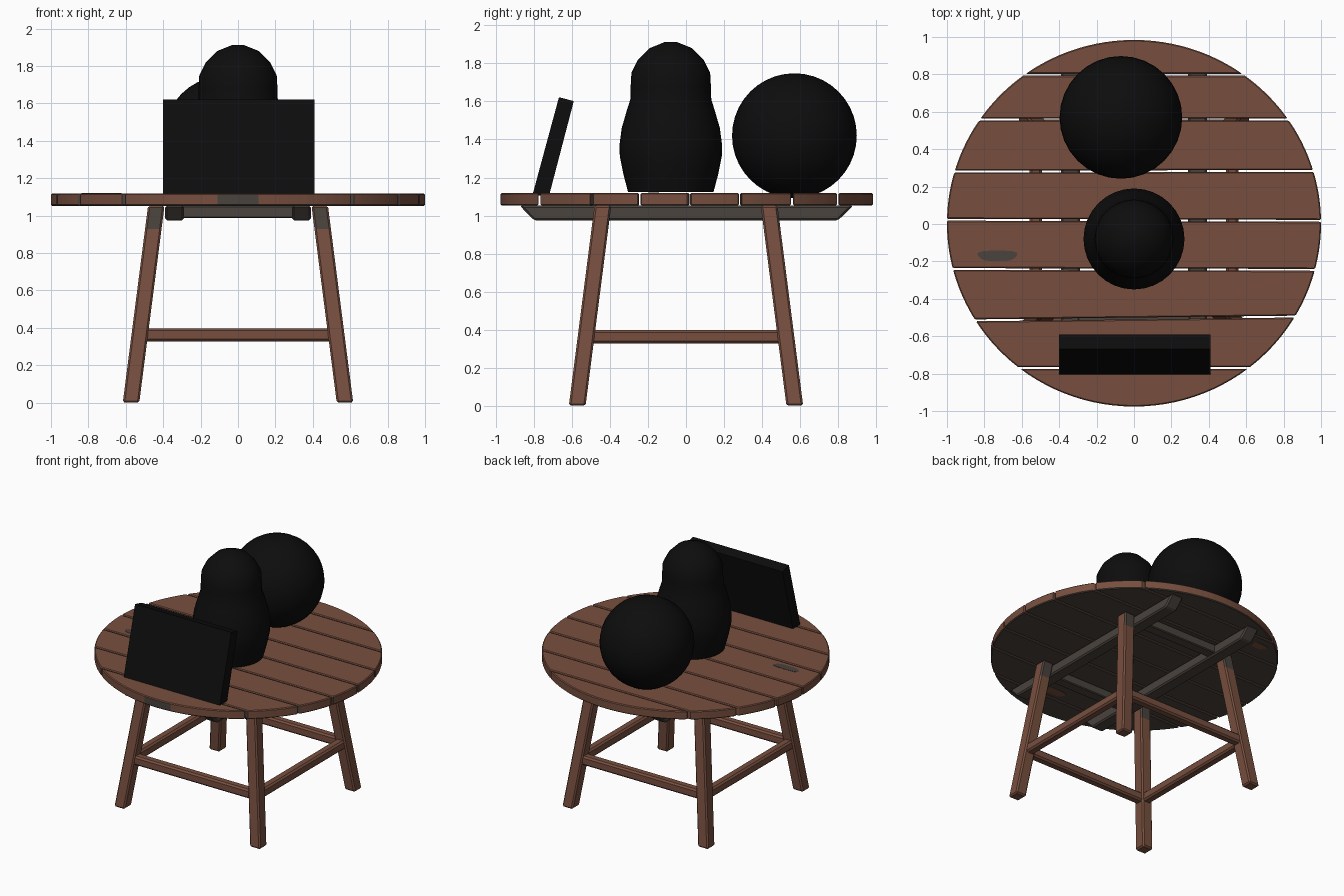
import bpy, bmesh, math
from mathutils import Vector

if "Cube" in bpy.data.objects:
    bpy.data.objects.remove(bpy.data.objects["Cube"])


def material(name, rgb):
    m = bpy.data.materials.new(name)
    m.diffuse_color = (*rgb, 1)
    m.use_nodes = True
    m.node_tree.nodes["Principled BSDF"].inputs["Base Color"].default_value = m.diffuse_color
    return m


BROWN = material("brown wood", (0.185, 0.078, 0.049))
GREY = material("worn grey wood", (0.068, 0.056, 0.047))
BLACK = material("black", (0.004, 0.004, 0.004))


def make(name, bm, mats, bevel=0.0, smooth=False, rule=None):
    bmesh.ops.remove_doubles(bm, verts=bm.verts, dist=1e-4)
    bmesh.ops.recalc_face_normals(bm, faces=bm.faces)
    bm.normal_update()
    for f in bm.faces:
        f.smooth = smooth
        if rule:
            f.material_index = rule(f)
    me = bpy.data.meshes.new(name)
    bm.to_mesh(me)
    bm.free()
    ob = bpy.data.objects.new(name, me)
    bpy.context.collection.objects.link(ob)
    for m in mats:
        me.materials.append(m)
    if bevel:
        b = ob.modifiers.new("soft edges", 'BEVEL')
        b.width, b.segments = bevel, 1
        b.limit_method, b.angle_limit = 'ANGLE', math.radians(40)
    return ob


def loft(rings):
    """Solid skinned through rings of equal point count."""
    bm = bmesh.new()
    vs = [[bm.verts.new(p) for p in r] for r in rings]
    n = len(vs[0])
    for a, b in zip(vs, vs[1:]):
        for i in range(n):
            bm.faces.new((a[i], a[(i + 1) % n], b[(i + 1) % n], b[i]))
    bm.faces.new(vs[0][::-1])
    bm.faces.new(vs[-1])
    return bm


def square(cx, cy, z, h):
    return [(cx - h, cy - h, z), (cx + h, cy - h, z), (cx + h, cy + h, z), (cx - h, cy + h, z)]


def box(lo, hi):
    return loft([[(lo[0], lo[1], z), (hi[0], lo[1], z), (hi[0], hi[1], z), (lo[0], hi[1], z)]
                 for z in (lo[2], hi[2])])


# round top: planks cut from a disc, (y, tilt) of each gap
Z0, Z1, RY, CY = 1.053, 1.118, 0.98, 0.004
gaps = [(-0.77, 0.0), (-0.505, 0.01), (-0.243, -0.002), (0.02, -0.003),
        (0.282, 0.002), (0.558, 0.0), (0.798, 0.0)]
bounds = [(-2, 0)] + gaps + [(2, 0)]


def ang(y):
    return math.asin(max(-1, min(1, (y - CY) / RY)))


def plank_colour(f):
    c, n = f.calc_center_median(), f.normal
    if n.z < -0.5:
        return 1
    return 1 if n.y < -0.5 and abs(c.x - 0.015) < 0.11 else 0


for i, ((ya, ta), (yb, tb)) in enumerate(zip(bounds, bounds[1:])):
    g, n = 0.005, 12
    r0, r1 = ang(ya + ta + g), ang(yb + tb - g)
    l0, l1 = ang(ya - ta + g), ang(yb - tb - g)
    pts = [(math.cos(t), CY + RY * math.sin(t)) for t in (r0 + (r1 - r0) * k / n for k in range(n + 1))]
    pts += [(-math.cos(t), CY + RY * math.sin(t)) for t in (l1 + (l0 - l1) * k / n for k in range(n + 1))]
    clean = []
    for p in pts:
        if all(math.dist(p, q) > 1e-3 for q in clean):
            clean.append(p)
    bm = loft([[(x, y, z) for x, y in clean] for z in (Z0, Z1)])
    make(f"top_plank_{i + 1}", bm, [BROWN, GREY], 0.006, rule=plank_colour)


# worn patches as thin plates
def patch(name, x, y, z, a, b, mat):
    ring = [(x + a * math.cos(t) * (1 + 0.1 * math.sin(3 * t)), y + b * math.sin(t) * (1 + 0.2 * math.cos(2 * t)))
            for t in (math.tau * k / 16 for k in range(16))]
    make(name, loft([[(px, py, z + d) for px, py in ring] for d in (-0.002, 0.002)]), [mat])


patch("worn_top_patch", -0.73, -0.17, Z1, 0.105, 0.035, GREY)
patch("underside_patch_a", 0.14, -0.69, Z0, 0.09, 0.045, BROWN)
patch("underside_patch_b", -0.54, 0.70, Z0, 0.06, 0.04, BROWN)

# battens under the top, ends cut at a slant
for side, x in (("left", -0.34), ("right", 0.34)):
    prof = [(-0.875, Z0), (-0.80, 0.975), (0.80, 0.975), (0.88, Z0)]
    make(f"{side}_batten", loft([[(x + d, y, z) for y, z in prof] for d in (-0.05, 0.05)]), [GREY], 0.01)
for side, y in (("front", -0.48), ("back", 0.48)):
    make(f"{side}_cross_batten", box((-0.3, y - 0.04, 0.988), (0.3, y + 0.04, Z0)), [GREY], 0.006)


# splayed legs, greyed near the top on front and back faces
def leg_centre(z):
    return 0.572 - 0.135 * z / 1.053


def leg_colour(f):
    return 1 if f.calc_center_median().z > 0.93 and abs(f.normal.y) > 0.5 else 0


for sx in (-1, 1):
    for sy in (-1, 1):
        rings = [square(sx * leg_centre(z), sy * leg_centre(z), z, 0.044) for z in (0, 0.93, Z0)]
        name = f"{'front' if sy < 0 else 'back'}_{'left' if sx < 0 else 'right'}_leg"
        make(name, loft(rings), [BROWN, GREY], 0.01, rule=leg_colour)

# stretchers joining the legs
c, h = leg_centre(0.362), 0.033
for s, nx, ny in ((-1, "left", "front"), (1, "right", "back")):
    make(f"{ny}_stretcher", box((-c, s * c - h, 0.328), (c, s * c + h, 0.397)), [BROWN], 0.012)
    make(f"{nx}_stretcher", box((s * c - h, -c, 0.328), (s * c + h, c, 0.397)), [BROWN], 0.012)

# ball
bm = bmesh.new()
bmesh.ops.create_uvsphere(bm, u_segments=32, v_segments=20, radius=0.328)
bmesh.ops.translate(bm, verts=bm.verts, vec=Vector((-0.07, 0.57, 1.42)))
make("ball", bm, [BLACK], smooth=True)

# round figure: lathed body and head
profile = [(0.225, 1.125), (0.25, 1.22), (0.268, 1.31), (0.27, 1.37), (0.258, 1.46), (0.232, 1.55),
           (0.213, 1.61), (0.211, 1.68), (0.207, 1.75), (0.172, 1.82), (0.112, 1.88), (0.03, 1.913)]
rings = [[(r * math.cos(math.tau * k / 32), -0.08 + r * math.sin(math.tau * k / 32), z) for k in range(32)]
         for r, z in profile]
fig = make("round_figure", loft(rings), [BLACK], smooth=True)
fig.data.set_sharp_from_angle(angle=math.radians(50))

# leaning panel
prof = [(-0.808, 1.105), (-0.72, 1.105), (-0.59, 1.602), (-0.668, 1.622)]
make("leaning_panel", loft([[(x, y, z) for y, z in prof] for x in (-0.4, 0.41)]), [BLACK])
